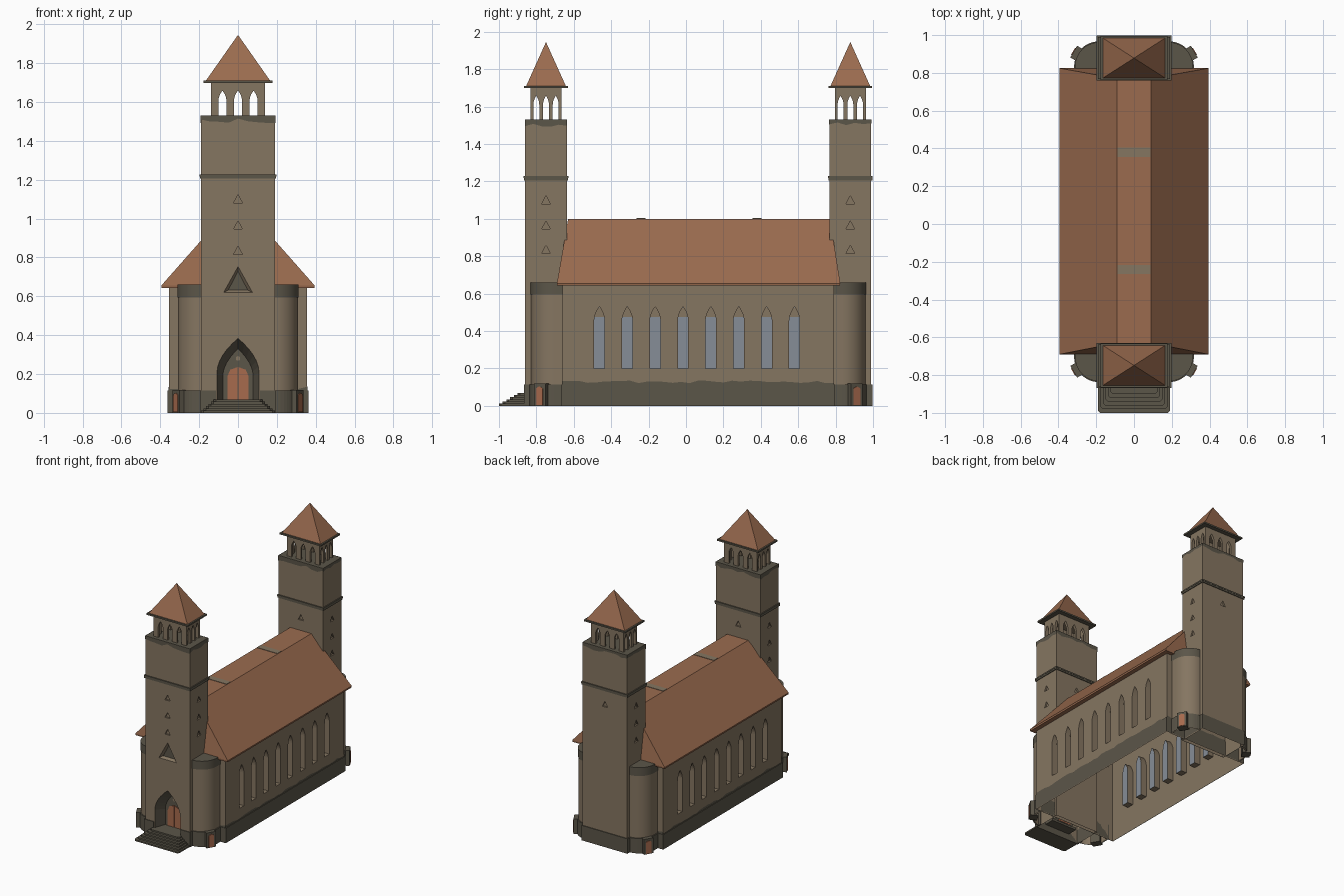
import bpy, bmesh, math, random
from mathutils import Vector

if "Cube" in bpy.data.objects:
    bpy.data.objects.remove(bpy.data.objects["Cube"])

random.seed(4)


def material(name, r, g, b):
    m = bpy.data.materials.new(name)
    m.diffuse_color = (r, g, b, 1)
    m.use_nodes = True
    m.node_tree.nodes["Principled BSDF"].inputs["Base Color"].default_value = m.diffuse_color
    return m


WALL = material("tan stone", 0.235, 0.180, 0.120)
DARK = material("dark stone", 0.105, 0.092, 0.066)
ROOF = material("roof tile", 0.325, 0.148, 0.078)
DOOR = material("door wood", 0.39, 0.145, 0.075)
GLASS = material("window glass", 0.24, 0.27, 0.31)


def mesh_object(name, verts, faces, mat, recalc=True, drop=()):
    """Build an object; drop holds vertical directions (-1 bottom, 1 top) of faces to leave open."""
    me = bpy.data.meshes.new(name)
    me.from_pydata([tuple(v) for v in verts], [], faces)
    ob = bpy.data.objects.new(name, me)
    bpy.context.collection.objects.link(ob)
    me.materials.append(mat)
    if recalc:
        bm = bmesh.new()
        bm.from_mesh(me)
        bmesh.ops.recalc_face_normals(bm, faces=bm.faces)
        bm.to_mesh(me)
        bm.free()
    open_ends(ob, drop)
    return ob


def open_ends(ob, drop):
    bm = bmesh.new()
    bm.from_mesh(ob.data)
    zs = [v.co.z for v in bm.verts]
    gone = [f for f in bm.faces for d in drop if f.normal.z * d > 0.9
            and abs(f.calc_center_median().z - (min(zs) if d < 0 else max(zs))) < 1e-3]
    bmesh.ops.delete(bm, geom=gone, context='FACES')
    bm.to_mesh(ob.data)
    bm.free()


def loft(name, a, b, mat, drop=()):
    n = len(a)
    faces = [(i, (i + 1) % n, (i + 1) % n + n, i + n) for i in range(n)]
    faces += [tuple(range(n)), tuple(range(n, 2 * n))]
    return mesh_object(name, list(a) + list(b), faces, mat, drop=drop)


def rect(x, y0, y1):
    return [(-x, y0), (x, y0), (x, y1), (-x, y1)]


def at(pts, z):
    return [(p[0], p[1], z) for p in pts]


def block(name, pts, z0, z1, mat, drop=()):
    return loft(name, at(pts, z0), at(pts, z1), mat, drop)


def plinth(name, outer, inner, h):
    """Skirting wall with a narrow ledge on top."""
    n = len(outer)
    v = at(outer, 0) + at(outer, h) + at(inner, h)
    f = [(i + k, (i + 1) % n + k, (i + 1) % n + k + n, i + k + n) for k in (0, n) for i in range(n)]
    mesh_object(name, v, f, DARK)


def arch(w, z0, zs, zt, n=6):
    right = [(w * (1 - (i / n) ** 1.9), zs + (zt - zs) * i / n) for i in range(n + 1)]
    left = [(-u, z) for u, z in reversed(right[:-1])]
    return [(-w, z0), (w, z0)] + right + left if z0 < zs else right + left


def tri(w, z0, z1):
    return [(-w, z0), (w, z0), (0, z1)]


def on_wall(profile, org, nrm, d):
    """Map a (u, z) profile to a vertical wall with outward normal nrm."""
    return [(org[0] - nrm[1] * u + nrm[0] * d, org[1] + nrm[0] * u + nrm[1] * d, z) for u, z in profile]


def wall_loft(name, pa, pb, org, nrm, da, db, mat=DARK):
    return loft(name, on_wall(pa, org, nrm, da), on_wall(pb, org, nrm, db), mat)


def cut(ob, cutters):
    for c in cutters:
        c.hide_render = True
        m = ob.modifiers.new("cut", 'BOOLEAN')
        m.operation, m.solver, m.object = 'DIFFERENCE', 'EXACT', c
    dg = bpy.context.evaluated_depsgraph_get()
    me = bpy.data.meshes.new_from_object(ob.evaluated_get(dg))
    ob.modifiers.clear()
    ob.data = me
    for c in cutters:
        bpy.data.objects.remove(c)


def paint(ob, mats, rule):
    ob.data.materials.clear()
    for m in mats:
        ob.data.materials.append(m)
    for p in ob.data.polygons:
        p.material_index = rule(p.center, p.normal)


def ragged(name, pts, zflat, zwave, amp):
    """Worn stone edge: flat skin around a footprint, one edge wavy."""
    v, f = [], []
    for i, p in enumerate(pts):
        a, b = Vector(p), Vector(pts[(i + 1) % len(pts)])
        n = max(4, int((b - a).length / 0.045))
        for k in range(n + 1):
            q = a.lerp(b, k / n)
            v += [(q.x, q.y, zflat), (q.x, q.y, zwave + random.uniform(-amp, amp))]
            if k < n:
                s = len(v) - 2
                f.append((s, s + 2, s + 3, s + 1) if zwave > zflat else (s + 1, s + 3, s + 2, s))
    mesh_object(name, v, f, DARK, recalc=False)


# Nave with recessed windows
NX, NY0, NY1 = 0.355, -0.66, 0.79
nave = block("nave", rect(NX, NY0, NY1), 0, 0.65, WALL)
cutters = []
for s in (-1, 1):
    for i in range(8):
        y = -0.463 + i * 0.149
        a = arch(0.028, 0.2, 0.455, 0.53)
        cutters.append(wall_loft("cutter", a, a, (s * NX, y), (s, 0), 0.02, -0.05))
        t = arch(0.027, 0.475, 0.475, 0.528)
        wall_loft("window_tracery", t, t, (s * NX, y), (s, 0), -0.049, -0.042, WALL)
cut(nave, cutters)
open_ends(nave, (-1, 1))
paint(nave, [WALL, GLASS], lambda c, n: int(abs(n.x) > 0.9 and abs(c.x) < NX - 0.045 and 0.15 < c.z < 0.55
                                            and abs(c.x) > 0.2))
plinth("nave_plinth", rect(NX + 0.007, NY0 - 0.006, NY1 + 0.006), rect(NX, NY0, NY1), 0.115)
ragged("nave_plinth_edge", rect(NX + 0.002, NY0 - 0.002, NY1 + 0.002), 0.11, 0.128, 0.008)

# Nave roof: steep hipped ends and a flat ridge
loft("nave_roof", at(rect(0.395, -0.69, 0.825), 0.655), at(rect(0.09, -0.63, 0.77), 1.0), ROOF, drop=(-1,))
mesh_object("eaves", at(rect(0.395, -0.69, 0.825), 0.655) + at(rect(0.393, -0.688, 0.823), 0.642)
            + at(rect(NX, NY0, NY1), 0.645),
            [(i + k, (i + 1) % 4 + k, (i + 1) % 4 + k + 4, i + k + 4) for k in (0, 4) for i in range(4)], ROOF)
for y in (-0.24, 0.38):
    block("ridge_patch", rect(0.088, y - 0.024, y + 0.024), 0.999, 1.003, WALL)

# Two end towers
TX = 0.19
for rear in (False, True):
    my = (lambda y: 0.13 - y) if rear else (lambda y: y)
    y0, y1 = sorted((my(-0.86), my(-0.637)))
    yc = (y0 + y1) / 2
    tag = "rear_" if rear else "front_"

    def foot(e, hx=TX, hy=(y1 - y0) / 2):
        return rect(hx + e, yc - hy - e, yc + hy + e)

    tower = block(tag + "tower", foot(0), 0, 1.53, WALL)
    cs = []
    slots = [((s * TX, yc), (s, 0), z) for s in (-1, 1) for z in (0.815, 0.945, 1.08)]
    slots += [((0, y1), (0, 1), 1.08), ((0, y0), (0, -1), 1.08)]
    if not rear:
        slots += [((0, y0), (0, -1), z) for z in (0.815, 0.945)]
    for org, nrm, z in slots:
        t = tri(0.023, z, z + 0.043)
        cs.append(wall_loft("cutter", t, t, org, nrm, 0.01, -0.012))
    if not rear:
        cs.append(wall_loft("cutter", tri(0.078, 0.617, 0.757), tri(0.05, 0.632, 0.73), (0, y0), (0, -1), 0.003, -0.02))
        cs.append(wall_loft("cutter", arch(0.112, 0.05, 0.21, 0.39), arch(0.078, 0.065, 0.19, 0.33),
                            (0, y0), (0, -1), 0.01, -0.085))
    cut(tower, cs)
    open_ends(tower, (-1,))
    paint(tower, [WALL, DARK], lambda c, n: int(
        (n.z > 0.9 and c.z > 1.5)
        or (not rear and abs(c.x) < 0.12 and y0 + 0.004 < c.y < y0 + 0.1
            and (0.04 < c.z < 0.42 or (n.y < -0.9 and 0.6 < c.z < 0.76)))))
    if rear:
        plinth(tag + "tower_plinth", foot(0.006), foot(0), 0.115)
    else:
        # skirting pieces either side of the portal
        for s in (-1, 1):
            block("front_plinth", [(s * 0.114, y0 - 0.006), (s * 0.196, y0 - 0.006), (s * 0.196, y0 + 0.05),
                                   (s * 0.189, y0 + 0.05), (s * 0.189, y0 - 0.001), (s * 0.114, y0 - 0.001)],
                  0, 0.115, DARK)
    ragged(tag + "tower_worn_top", foot(0.002), 1.53, 1.503, 0.012)

    # String course, in two thin layers
    block(tag + "string_course", foot(0.006), 1.205, 1.217, DARK)
    block(tag + "string_course_upper", foot(0.008), 1.217, 1.228, DARK)

    # Open belfry
    bx, by = 0.14, 0.083
    belfry = block(tag + "belfry", foot(0, bx, by), 1.53, 1.70, WALL)
    cs = [block("cutter", foot(-0.02, bx, by), 1.5, 1.69, WALL)]
    for k in (-1, 0, 1):
        a = arch(0.02, 1.5, 1.61, 1.658)
        cs.append(wall_loft("cutter", a, a, (k * 0.08, yc), (0, 1), 0.2, -0.2))
        b = arch(0.016, 1.5, 1.61, 1.658)
        cs.append(wall_loft("cutter", b, b, (0, yc + k * 0.052), (1, 0), 0.3, -0.3))
    cut(belfry, cs)

    # Spire
    block(tag + "spire_cornice", foot(0, 0.177, 0.117), 1.698, 1.71, DARK)
    mesh_object(tag + "spire", at(foot(0, 0.165, 0.106), 1.71) + [(0, yc, 1.945)],
                [(0, 1, 4), (1, 2, 4), (2, 3, 4), (3, 0, 4), (0, 3, 2, 1)], ROOF)

    # Rounded corner turrets with side doors
    for s in (-1, 1):
        def quarter(r):
            arc = [(0.185 + r * math.sin(t), -0.705 - r * math.cos(t)) for t in
                   [math.pi / 2 * i / 12 for i in range(13)]]
            pts = arc + [(0.185 + r, -0.655), (0.185, -0.655)]
            return [(s * x, my(y)) for x, y in pts]

        for o in (block(tag + "turret", quarter(0.124), 0, 0.64, WALL, drop=(-1, 1)),
                  block(tag + "turret_top", quarter(0.127), 0.595, 0.66, DARK, drop=(-1,))):
            o.data.shade_smooth()
            bpy.context.view_layer.objects.active = o
            bpy.ops.object.select_all(action='DESELECT')
            o.select_set(True)
            bpy.ops.object.shade_smooth_by_angle(angle=math.radians(30))
        plinth(tag + "turret_plinth", quarter(0.132), quarter(0.124), 0.115)
        c, d = math.cos(math.radians(30)), math.sin(math.radians(30))
        nrm = (s * c, d if rear else -d)
        org = (s * (0.185 + 0.125 * c), my(-0.705 - 0.125 * d))
        p = [(-0.036, 0), (0.036, 0), (0.036, 0.118), (-0.036, 0.118)]
        wall_loft(tag + "side_porch", p, p, org, nrm, 0.03, -0.03)
        p = arch(0.021, 0.005, 0.09, 0.103)
        wall_loft(tag + "side_door", p, p, org, nrm, 0.034, 0.028, DOOR)

# Main door, with a split between its leaves and a lintel boss
for s in (-1, 1):
    leaf = [(s * u, z) for u, z in [(0.002, 0.07), (0.054, 0.07), (0.054, 0.19), (0.04, 0.222), (0.002, 0.236)]]
    wall_loft("main_door", leaf, leaf, (0, -0.775), (0, -1), 0.006, -0.002, DOOR)
boss = [(0.012 * math.cos(i * math.pi / 4), 0.28 + 0.012 * math.sin(i * math.pi / 4)) for i in range(8)]
wall_loft("door_boss", boss, boss, (0, -0.775), (0, -1), 0.006, -0.002, WALL)

# Entrance stairs
for i in range(6):
    w, y = 0.19 - 0.013 * i, -1.0 + 0.02 * i
    block("step", [(-w, -0.855), (-w, y + 0.012), (-w + 0.012, y), (w - 0.012, y), (w, y + 0.012), (w, -0.855)],
          0.0115 * i, 0.0115 * (i + 1), DARK)
block("portal_floor", rect(0.109, -0.87, -0.777), 0.05, 0.069, DARK)
